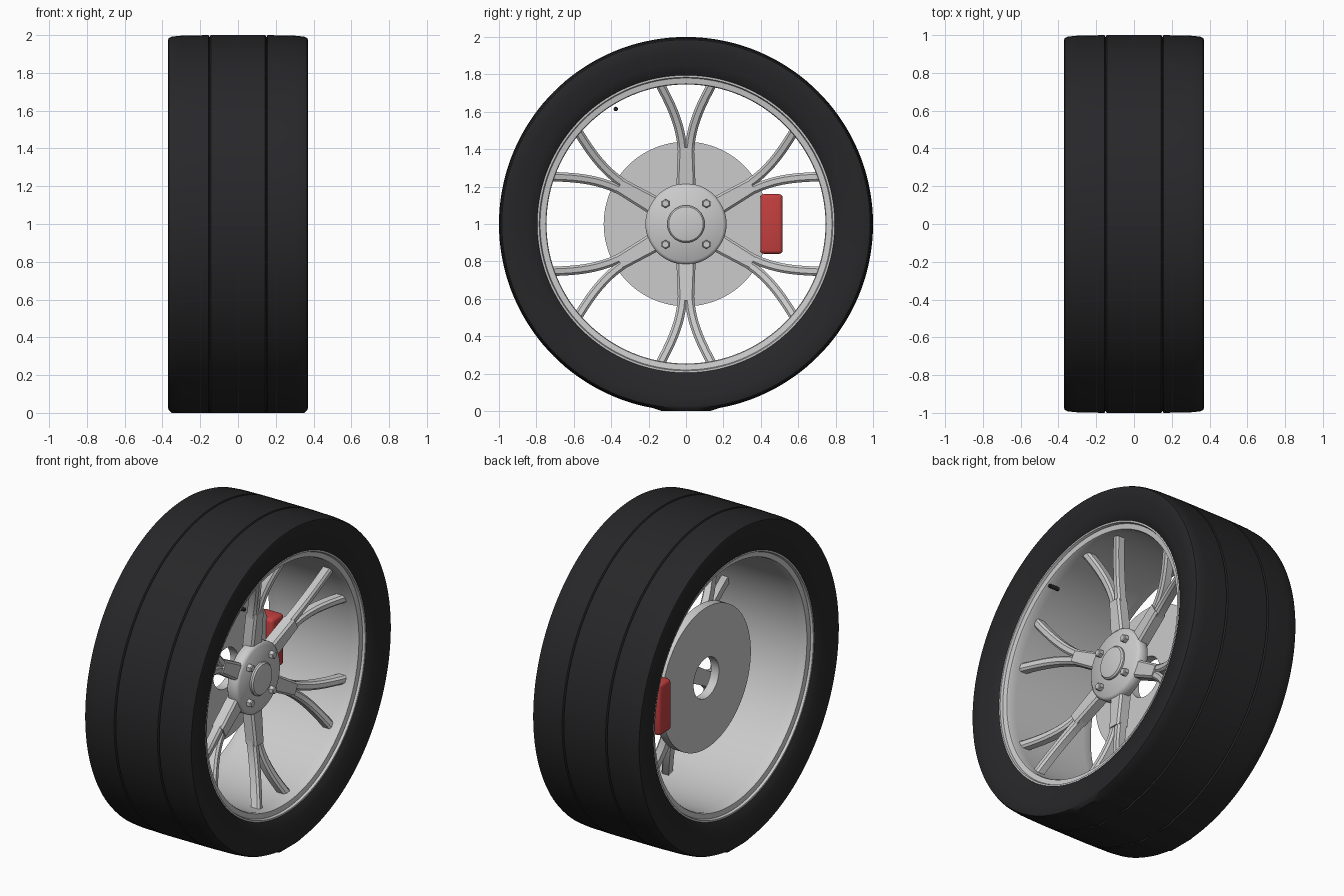
import bpy, bmesh
from math import sin, cos, pi, radians
from mathutils import Vector, Matrix

if "Cube" in bpy.data.objects:
    bpy.data.objects.remove(bpy.data.objects["Cube"])

CENTRE = Vector((0, 0, 1))


def material(name, rgb):
    m = bpy.data.materials.new(name)
    m.diffuse_color = (*rgb, 1)
    m.use_nodes = True
    m.node_tree.nodes["Principled BSDF"].inputs["Base Color"].default_value = m.diffuse_color
    return m


RUBBER = material("rubber", (0.02, 0.02, 0.022))
RED = material("red_paint", (0.55, 0.05, 0.05))


def finish(name, bm, mat=None, angle=30):
    bmesh.ops.recalc_face_normals(bm, faces=bm.faces)
    me = bpy.data.meshes.new(name)
    bm.to_mesh(me)
    bm.free()
    ob = bpy.data.objects.new(name, me)
    ob.location = CENTRE
    bpy.context.collection.objects.link(ob)
    if mat:
        me.materials.append(mat)
    bpy.ops.object.select_all(action='DESELECT')
    ob.select_set(True)
    bpy.context.view_layer.objects.active = ob
    bpy.ops.object.shade_smooth_by_angle(angle=radians(angle))
    return ob


def skin(bm, rings, closed):
    """Join rings of points with quads; cap the ends unless the path is closed."""
    vs = [[bm.verts.new(p) for p in r] for r in rings]
    n, k = len(vs), len(vs[0])
    for i in range(n if closed else n - 1):
        a, b = vs[i], vs[(i + 1) % n]
        for j in range(k):
            bm.faces.new((a[j], a[(j + 1) % k], b[(j + 1) % k], b[j]))
    if not closed:
        bm.faces.new(vs[0])
        bm.faces.new(vs[-1][::-1])


def lathe(profile, seg=128, y=0, z=0, turn=0):
    """Spin a closed (x, radius) profile around the axle."""
    bm = bmesh.new()
    rings = []
    for i in range(seg):
        a = 2 * pi * i / seg + turn
        rings.append([(x, y + r * cos(a), z + r * sin(a)) for x, r in profile])
    skin(bm, rings, True)
    bmesh.ops.remove_doubles(bm, verts=bm.verts, dist=1e-5)
    return bm


def mirrored(half):
    """Complete a profile that starts on the -x side by mirroring it."""
    return half + [(-x, r) for x, r in reversed(half)]


# Tyre: hollow section, two tread grooves, flattened contact patch
half = [(-0.30, 0.765), (-0.325, 0.79), (-0.335, 0.80), (-0.352, 0.85), (-0.365, 0.92),
        (-0.37, 0.975), (-0.366, 0.985), (-0.35, 0.992), (-0.30, 0.997),
        (-0.156, 1.0), (-0.15, 0.988), (-0.144, 1.0)]
bm = lathe(mirrored(half), 144)
for v in bm.verts:
    if v.co.z < -0.986:
        v.co.z = -1.0
finish("tyre", bm, RUBBER)

# Rim: barrel with a stepped lip at each edge
half = [(-0.27, 0.78), (-0.30, 0.80), (-0.325, 0.80), (-0.33, 0.795),
        (-0.33, 0.785), (-0.315, 0.78), (-0.31, 0.75), (-0.30, 0.746), (-0.25, 0.746)]
finish("rim", lathe(half[1:] + [(-x, r) for x, r in half[:0:-1]]), None)

# Hub flange and domed centre cap
finish("hub", lathe([(0.075, 0), (0.075, 0.21), (0.082, 0.217), (0.135, 0.217),
                     (0.15, 0.20), (0.155, 0)], 64), None, 50)
finish("centre_cap", lathe([(0.14, 0), (0.14, 0.10), (0.163, 0.10), (0.172, 0.092),
                            (0.178, 0.06), (0.18, 0)], 48))

# Hexagonal wheel bolts
for i in range(4):
    a = pi / 4 + i * pi / 2
    finish(f"bolt_{i + 1}", lathe([(0.14, 0), (0.14, 0.024), (0.175, 0.024),
                                   (0.18, 0.018), (0.18, 0)], 6,
                                  0.155 * cos(a), 0.155 * sin(a), pi / 6))


def section(x, y, z, w, d, side):
    """Bar cross-section with chamfered front edges; x is the front surface."""
    c = 0.012
    across = Vector((0, side[0], side[1]))
    base = Vector((0, y, z))
    pts = [(x, -w + c), (x, w - c), (x - c, w), (x - d, w), (x - d, -w), (x - c, -w)]
    return [base + across * s + Vector((px, 0, 0)) for px, s in pts]


def bezier(p, t):
    u = 1 - t
    return p[0] * u**3 + p[1] * 3 * u * u * t + p[2] * 3 * u * t * t + p[3] * t**3


# Spokes: a straight stem that forks into two curved arms
for i in range(6):
    bm = bmesh.new()
    skin(bm, [section(0.135, 0, 0.18, 0.052, 0.07, (1, 0)),
              section(0.155, 0, 0.41, 0.043, 0.07, (1, 0))], False)
    for s in (-1, 1):
        path = [Vector(p) for p in ((0.140, 0.018 * s, 0.36), (0.16, 0.018 * s, 0.51),
                                    (0.21, 0.075 * s, 0.63), (0.26, 0.142 * s, 0.752))]
        rings = []
        for k in range(11):
            t = k / 10
            p = bezier(path, t)
            d = bezier(path, t + 0.01) - bezier(path, t - 0.01)
            d.x = 0
            d.normalize()
            rings.append(section(p.x, p.y, p.z, 0.025, 0.055, (d.z, -d.y)))
        skin(bm, rings, False)
    bmesh.ops.rotate(bm, verts=bm.verts, cent=(0, 0, 0),
                     matrix=Matrix.Rotation(i * pi / 3, 3, 'X'))
    finish(f"spoke_{i + 1}", bm)

# Brake disc with a central hole
finish("brake_disc", lathe([(-0.14, 0.125), (-0.14, 0.44), (-0.085, 0.44),
                            (-0.085, 0.125)], 96))

# Brake caliper: rounded block gripping the disc edge
bm = bmesh.new()
bmesh.ops.create_cube(bm, size=1)
bmesh.ops.scale(bm, vec=(0.14, 0.12, 0.32), verts=bm.verts)
bmesh.ops.translate(bm, vec=(-0.11, 0.457, 0), verts=bm.verts)
bmesh.ops.bevel(bm, geom=bm.edges[:], offset=0.02, segments=3, profile=0.5, affect='EDGES')
finish("brake_caliper", bm, RED)

# Tyre valve
finish("valve", lathe([(0.245, 0), (0.245, 0.012), (0.308, 0.012), (0.312, 0.009),
                       (0.312, 0)], 16, -0.375, 0.615), RUBBER)
